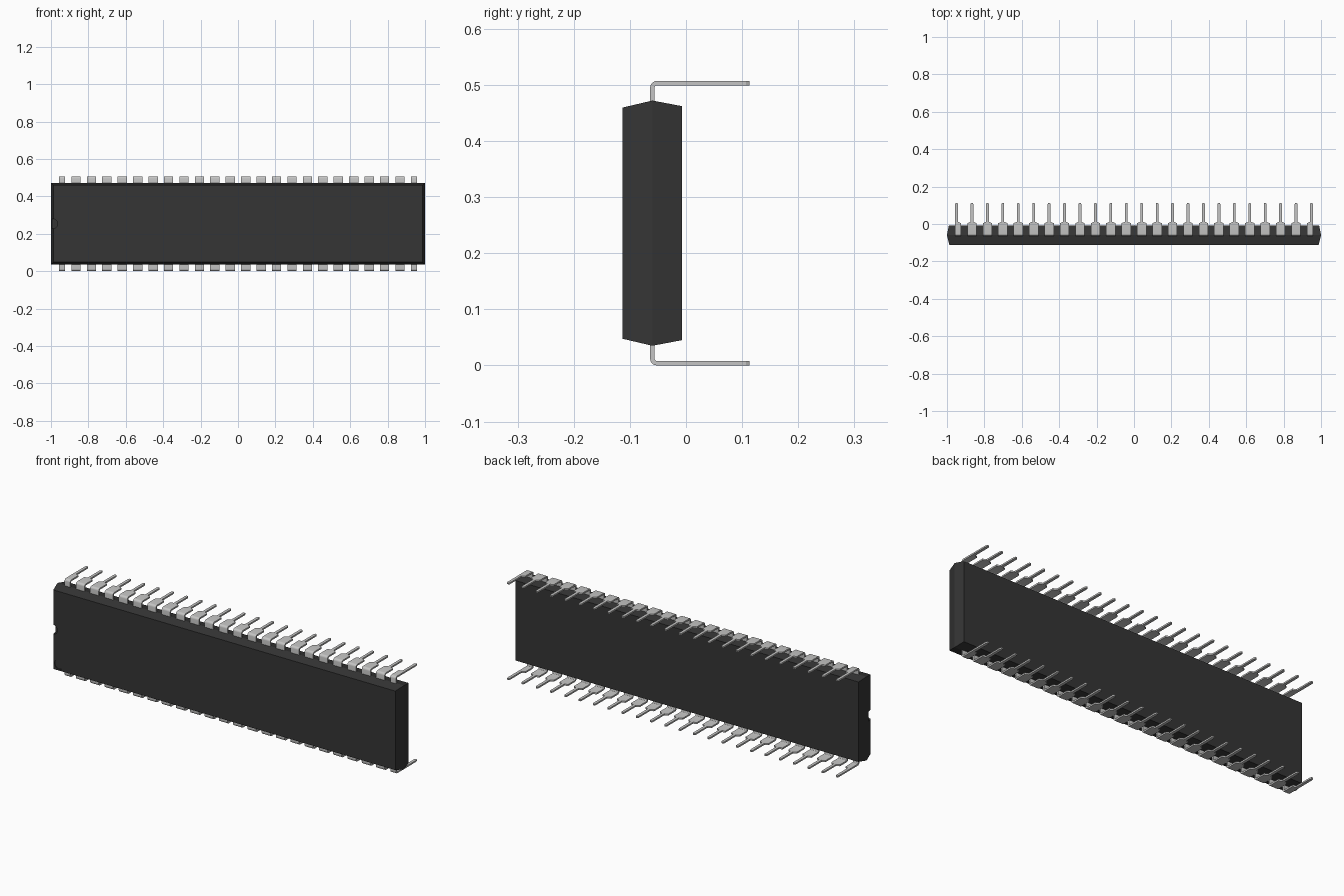
import bpy, bmesh, math

cube = bpy.data.objects.get("Cube")
if cube:
    bpy.data.objects.remove(cube, do_unlink=True)

MID_Z = 0.2535          # height of the centre line
PINS, PITCH = 24, 0.0825


def material(name, rgb, rough, metal=0.0):
    m = bpy.data.materials.new(name)
    m.use_nodes = True
    m.diffuse_color = (*rgb, 1)
    b = m.node_tree.nodes["Principled BSDF"]
    b.inputs["Base Color"].default_value = (*rgb, 1)
    b.inputs["Roughness"].default_value = rough
    b.inputs["Metallic"].default_value = metal
    return m


def finish(bm, name, mat):
    bmesh.ops.recalc_face_normals(bm, faces=bm.faces)
    me = bpy.data.meshes.new(name)
    bm.to_mesh(me)
    bm.free()
    me.materials.append(mat)
    ob = bpy.data.objects.new(name, me)
    bpy.context.collection.objects.link(ob)
    return ob


def loft(bm, rings):
    """Skin a list of four-cornered rings and cap both ends."""
    rows = [[bm.verts.new(p) for p in r] for r in rings]
    for a, b in zip(rows, rows[1:]):
        for i in range(4):
            j = (i + 1) % 4
            bm.faces.new((a[i], a[j], b[j], b[i]))
    bm.faces.new(rows[0])
    bm.faces.new(rows[-1])


plastic = material("black plastic", (0.035, 0.035, 0.035), 0.6)
metal = material("tinned metal", (0.56, 0.56, 0.555), 0.5)

# Moulded body: widest at the parting line, drafted to front and back
bm = bmesh.new()
rings = []
for y, hx, hz in ((-0.113, 0.987, 0.206), (-0.06, 1.0, 0.2185), (-0.007, 0.99, 0.2085)):
    rings.append([(sx * hx, y, MID_Z + sz * hz)
                  for sx, sz in ((-1, -1), (1, -1), (1, 1), (-1, 1))])
loft(bm, rings)
body = finish(bm, "body", plastic)


# Round recesses in the front face: end notch and first-pin dimple
def cut_round(x, z, radius, depth):
    bpy.ops.mesh.primitive_cylinder_add(
        vertices=32, radius=radius, depth=depth * 2,
        location=(x, -0.113, z), rotation=(math.pi / 2, 0, 0))
    cutter = bpy.context.object
    cutter.name = "recess_cutter"
    cutter.hide_render = True
    cutter.data.materials.append(plastic)
    mod = body.modifiers.new("recess", "BOOLEAN")
    mod.operation = "DIFFERENCE"
    mod.solver = "EXACT"
    mod.object = cutter
    bpy.context.view_layer.objects.active = body
    bpy.ops.object.modifier_apply(modifier=mod.name)
    bpy.data.objects.remove(cutter, do_unlink=True)


cut_round(-0.989, MID_Z, 0.025, 0.03)
cut_round(-0.954, 0.08, 0.026, 0.0035)

# Pin path: (y, height from centre, normal angle, width kind)
T, R, LINE = 0.004, 0.008, 0.2495
path = [(-0.06, 0.208, math.pi, "wide")]
for k in range(6):
    a = math.pi - k * math.pi / 10
    path.append((-0.06 + R + R * math.cos(a), LINE - R + R * math.sin(a), a, "wide"))
path += [(0.004, LINE, math.pi / 2, "wide"), (0.012, LINE, math.pi / 2, "thin"),
         (0.107, LINE, math.pi / 2, "thin"), (0.113, LINE, math.pi / 2, "tip")]
HALF = {"wide": 0.0248, "thin": 0.0074, "tip": 0.004}


def pin_row(name, side):
    bm = bmesh.new()
    for i in range(PINS):
        x = (i - (PINS - 1) / 2) * PITCH
        rings = []
        for y, h, a, kind in path:
            left = right = HALF[kind]
            # End pins have no shoulder on their outer side
            if i == 0:
                left = min(left, HALF["thin"])
            if i == PINS - 1:
                right = min(right, HALF["thin"])
            dy, dh = T * math.cos(a), T * math.sin(a)
            rings.append([(x + w, y + s * dy, MID_Z + side * (h + s * dh))
                          for w, s in ((-left, -1), (right, -1), (right, 1), (-left, 1))])
        loft(bm, rings)
    ob = finish(bm, name, metal)
    bpy.ops.object.select_all(action="DESELECT")
    ob.select_set(True)
    bpy.context.view_layer.objects.active = ob
    bpy.ops.object.shade_smooth_by_angle(angle=math.radians(25))


pin_row("upper_pins", 1)
pin_row("lower_pins", -1)
